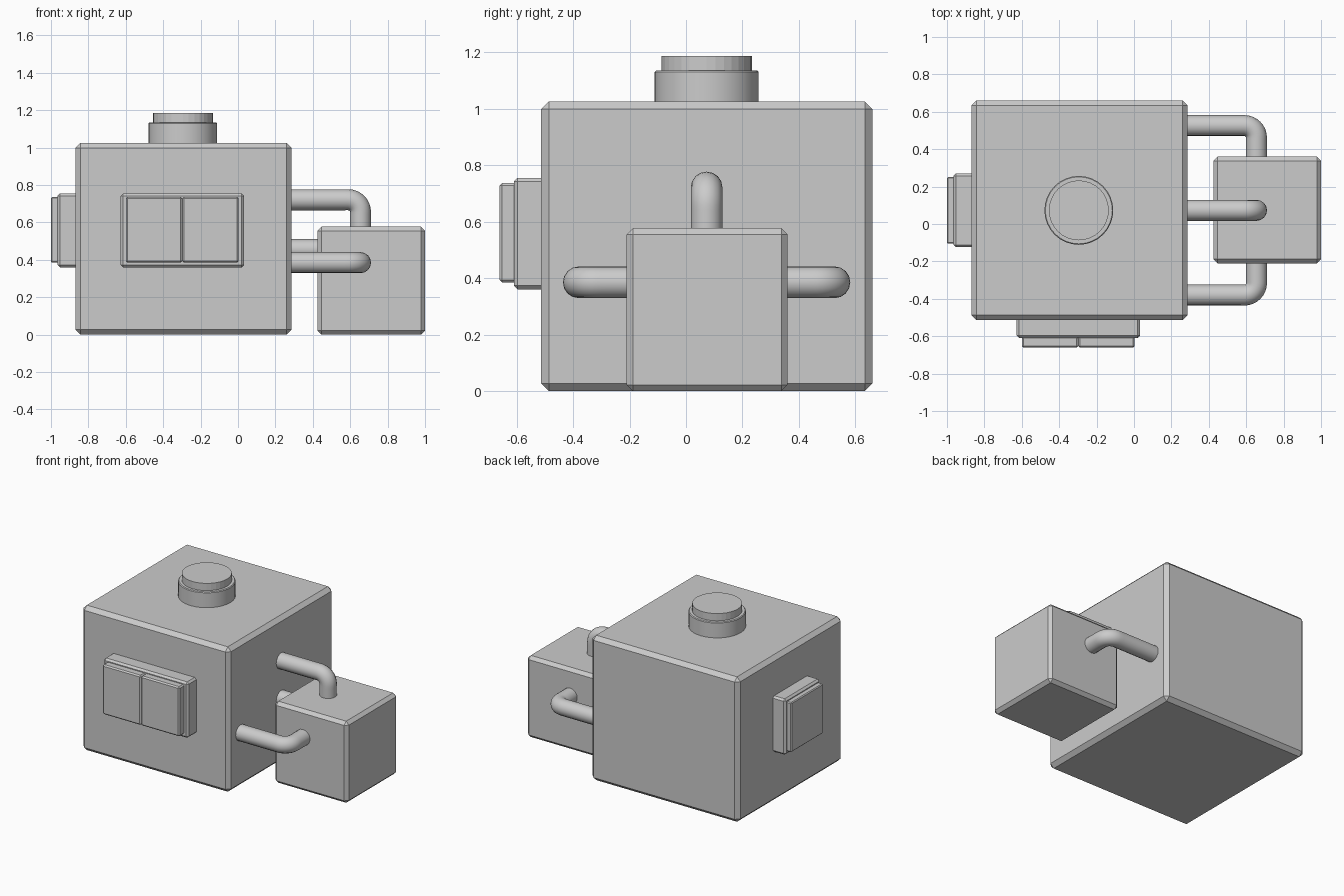
import bpy
from mathutils import Vector

if "Cube" in bpy.data.objects:
    bpy.data.objects.remove(bpy.data.objects["Cube"])

CY = 0.073  # shared centre line in y


def box(name, lo, hi, bevel):
    """Chamfered box between two corners."""
    lo, hi = Vector(lo), Vector(hi)
    bpy.ops.mesh.primitive_cube_add(size=1, location=(lo + hi) / 2)
    ob = bpy.context.object
    ob.name = name
    ob.scale = hi - lo
    bpy.ops.object.transform_apply(location=False, rotation=False, scale=True)
    mod = ob.modifiers.new("Chamfer", "BEVEL")
    mod.width = bevel
    mod.segments = 1
    return ob


def cylinder(name, radius, z0, z1, sides, bevel=0.0, smooth=False):
    """Upright cylinder above the large body."""
    bpy.ops.mesh.primitive_cylinder_add(vertices=sides, radius=radius, depth=z1 - z0,
                                        location=(-0.295, CY, (z0 + z1) / 2))
    ob = bpy.context.object
    ob.name = name
    if smooth:
        bpy.ops.object.shade_smooth_by_angle()
    if bevel:
        mod = ob.modifiers.new("Chamfer", "BEVEL")
        mod.width = bevel
        mod.segments = 1
    return ob


def pipe(name, start, corner=None, end=None, bend=0.065, radius=0.056):
    """Round pipe, with one rounded elbow when a corner is given."""
    start, end = Vector(start), Vector(end)
    if corner is None:
        pts = [(start, start, start), (end, end, end)]
    else:
        c = Vector(corner)
        d1, d2 = (start - c).normalized(), (end - c).normalized()
        a, b = c + d1 * bend, c + d2 * bend
        k = 0.5523 * bend
        pts = [(start, start, start.lerp(a, 0.33)),
               (a, a + d1 * k, a - d1 * k),
               (b, b - d2 * k, b + d2 * k),
               (end, end, end)]
    cu = bpy.data.curves.new(name, "CURVE")
    cu.dimensions = "3D"
    cu.bevel_depth = radius
    cu.bevel_resolution = 6
    cu.resolution_u = 8
    cu.use_fill_caps = True
    sp = cu.splines.new("BEZIER")
    sp.bezier_points.add(len(pts) - 1)
    for bp, (co, left, right) in zip(sp.bezier_points, pts):
        bp.handle_left_type = bp.handle_right_type = "FREE"
        bp.co, bp.handle_left, bp.handle_right = co, left, right
    ob = bpy.data.objects.new(name, cu)
    bpy.context.collection.objects.link(ob)
    return ob


# Large body and small side unit
box("large_body", (-0.87, -0.513, 0), (0.287, 0.661, 1.025), 0.027)
box("side_unit", (0.425, -0.21, 0), (1.0, 0.36, 0.577), 0.022)

# Round cap on top
cylinder("cap_collar", 0.184, 1.01, 1.135, 32, 0.005, True)
cylinder("cap_top", 0.16, 1.12, 1.186, 32)

# Front frame with two panels
box("front_frame", (-0.627, -0.61, 0.36), (0.033, -0.49, 0.755), 0.013)
for i, x in enumerate((-0.6, -0.298)):
    box(f"front_panel_{i + 1}", (x, -0.661, 0.385), (x + 0.302, -0.58, 0.736), 0.009)

# Left frame with a single panel
box("left_frame", (-0.965, CY - 0.197, 0.36), (-0.85, CY + 0.197, 0.755), 0.013)
box("left_panel", (-1.0, CY - 0.178, 0.385), (-0.94, CY + 0.178, 0.736), 0.006)

# Pipes between the body and the side unit
pipe("top_pipe", (0.27, CY, 0.721), (0.655, CY, 0.721), (0.655, CY, 0.55))
pipe("straight_pipe", (0.27, CY, 0.455), end=(0.45, CY, 0.455))
for name, s in (("front_pipe", -1), ("back_pipe", 1)):
    y = CY + s * 0.453
    pipe(name, (0.27, y, 0.385), (0.655, y, 0.385), (0.655, CY + s * 0.26, 0.385))
